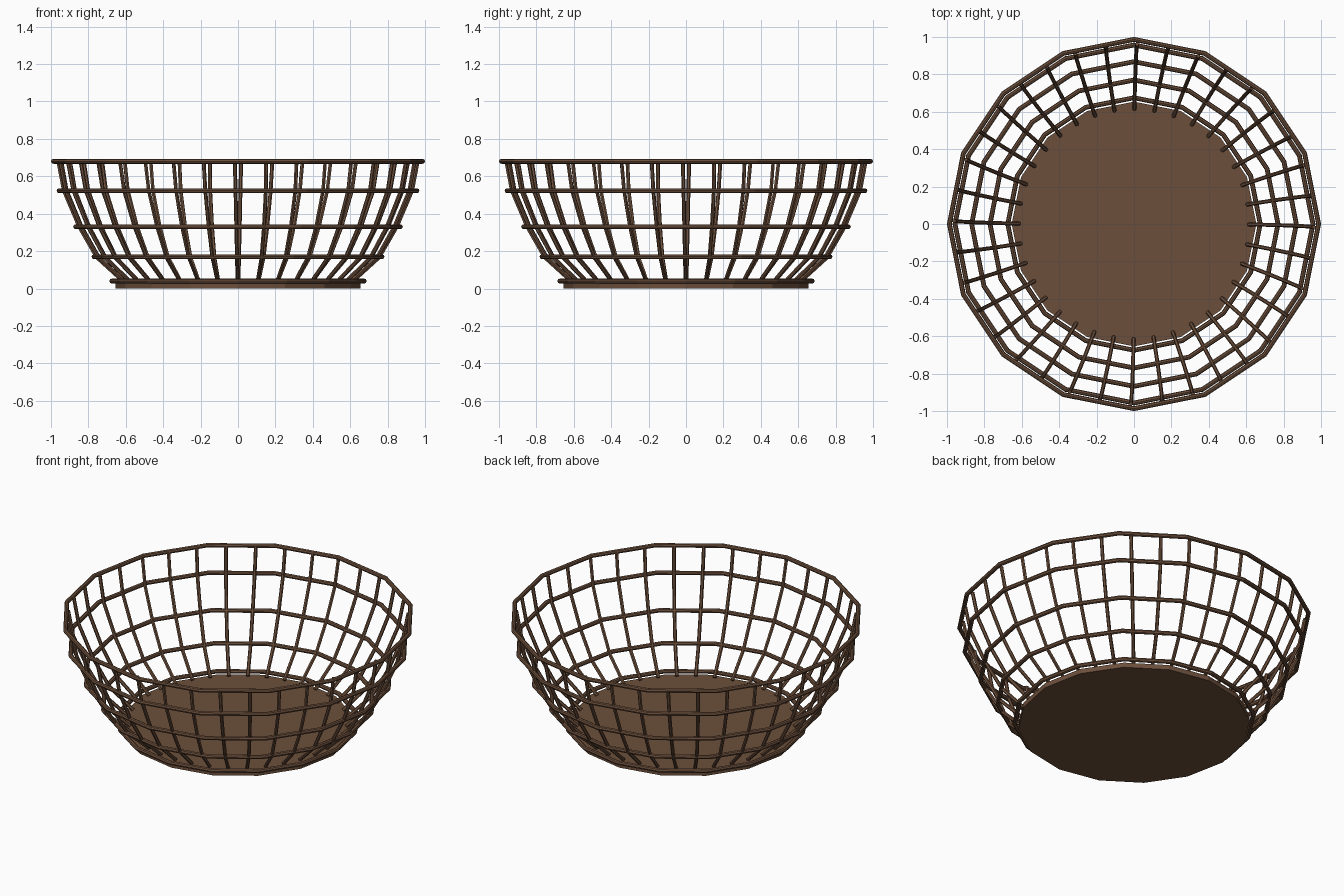
import bpy, bmesh, math
from mathutils import Vector

if "Cube" in bpy.data.objects:
    bpy.data.objects.remove(bpy.data.objects["Cube"])

brown = bpy.data.materials.new("wicker_brown")
brown.diffuse_color = (0.15, 0.078, 0.044, 1)
brown.use_nodes = True
brown.node_tree.nodes["Principled BSDF"].inputs["Base Color"].default_value = brown.diffuse_color


def finish(obj, name):
    obj.name = name
    obj.data.materials.append(brown)


# Solid low-poly floor
bpy.ops.mesh.primitive_cylinder_add(vertices=16, radius=0.654, depth=0.03,
                                    location=(0, 0, 0.015))
finish(bpy.context.object, "basket_floor")

# Sixteen-sided hoops: (name, radius, height)
HOOPS = [("bottom_hoop", 0.675, 0.04), ("lower_hoop", 0.77, 0.17),
         ("middle_hoop", 0.868, 0.33), ("upper_hoop", 0.957, 0.523),
         ("rim_hoop", 0.987, 0.68)]
for name, r, z in HOOPS:
    bpy.ops.mesh.primitive_torus_add(major_segments=16, minor_segments=8,
                                     major_radius=r, minor_radius=0.013,
                                     location=(0, 0, z))
    finish(bpy.context.object, name)

# Upright staves: bent round rods following the bowl profile, slightly twisted
PROFILE = [(0.612, 0.035), (0.755, 0.165), (0.85, 0.33), (0.932, 0.523), (0.962, 0.68)]
STAVES, SIDES, ROD = 36, 6, 0.0105
bm = bmesh.new()
for i in range(STAVES):
    rings = []
    for k, (r, z) in enumerate(PROFILE):
        a = 2 * math.pi * i / STAVES - math.radians(0.2 + 0.2 * k)
        out = Vector((math.cos(a), math.sin(a), 0))
        side = Vector((-math.sin(a), math.cos(a), 0))
        r0, z0 = PROFILE[max(k - 1, 0)]
        r1, z1 = PROFILE[min(k + 1, len(PROFILE) - 1)]
        tangent = (out * (r1 - r0) + Vector((0, 0, z1 - z0))).normalized()
        normal = side.cross(tangent)
        centre = out * r + Vector((0, 0, z))
        ring = []
        for s in range(SIDES):
            t = 2 * math.pi * s / SIDES
            ring.append(bm.verts.new(centre + ROD * (math.cos(t) * side + math.sin(t) * normal)))
        rings.append(ring)
    for lo, hi in zip(rings, rings[1:]):
        for s in range(SIDES):
            n = (s + 1) % SIDES
            bm.faces.new((lo[s], lo[n], hi[n], hi[s]))
    bm.faces.new(rings[0][::-1])
    bm.faces.new(rings[-1])
bmesh.ops.recalc_face_normals(bm, faces=bm.faces)
mesh = bpy.data.meshes.new("upright_staves")
bm.to_mesh(mesh)
bm.free()
staves = bpy.data.objects.new("upright_staves", mesh)
bpy.context.collection.objects.link(staves)
finish(staves, "upright_staves")
